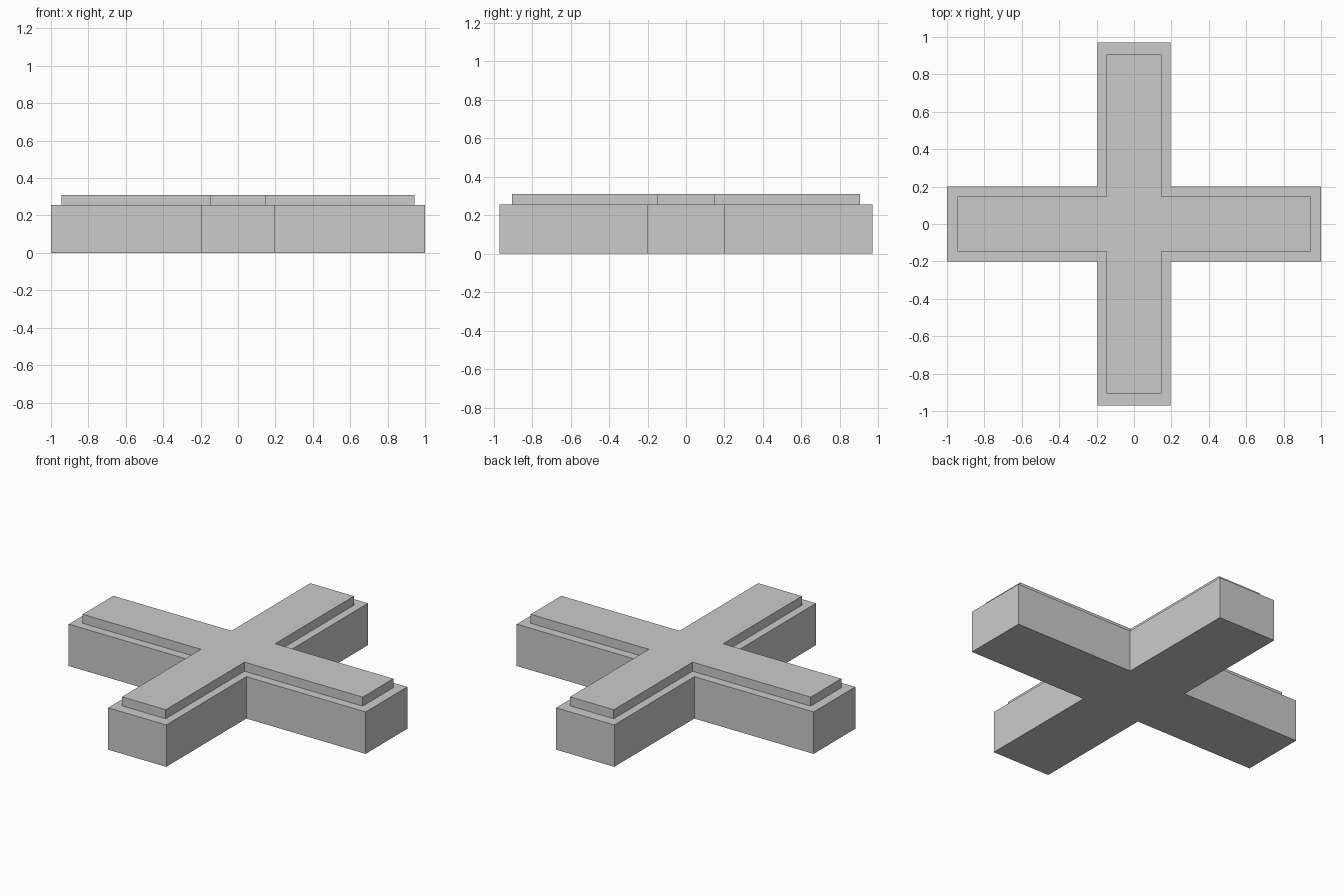
import bpy, bmesh

if "Cube" in bpy.data.objects:
    bpy.data.objects.remove(bpy.data.objects["Cube"])


def cross_outline(bm, len_x, len_y, half_x, half_y, z):
    """Twelve-point cross: arm reach in x / y, arm half widths in x / y."""
    quarter = [(len_x, half_y), (half_x, half_y), (half_x, len_y)]
    pts = []
    for sx, sy in ((1, 1), (-1, 1), (-1, -1), (1, -1)):
        corner = [(x * sx, y * sy) for x, y in quarter]
        pts += corner if sx * sy > 0 else corner[::-1]
    return [bm.verts.new((x, y, z)) for x, y in pts]


def bridge(bm, lower, upper):
    n = len(lower)
    for i in range(n):
        j = (i + 1) % n
        bm.faces.new((lower[i], lower[j], upper[j], upper[i]))


bm = bmesh.new()
BASE = (1.0, 0.97, 0.196, 0.20)
CAP = (0.943, 0.905, 0.147, 0.147)

# Stacked outlines: thick base, flat ledge, thin raised cap
rings = [cross_outline(bm, *size, z) for size, z in
         ((BASE, 0), (BASE, 0.255), (CAP, 0.255), (CAP, 0.31))]
for lower, upper in zip(rings, rings[1:]):
    bridge(bm, lower, upper)

# Closed underside and top
bm.faces.new(rings[0][::-1])
bm.faces.new(rings[-1])
bmesh.ops.recalc_face_normals(bm, faces=bm.faces)

mesh = bpy.data.meshes.new("stepped_cross_block")
bm.to_mesh(mesh)
bm.free()
block = bpy.data.objects.new("stepped_cross_block", mesh)
bpy.context.collection.objects.link(block)
